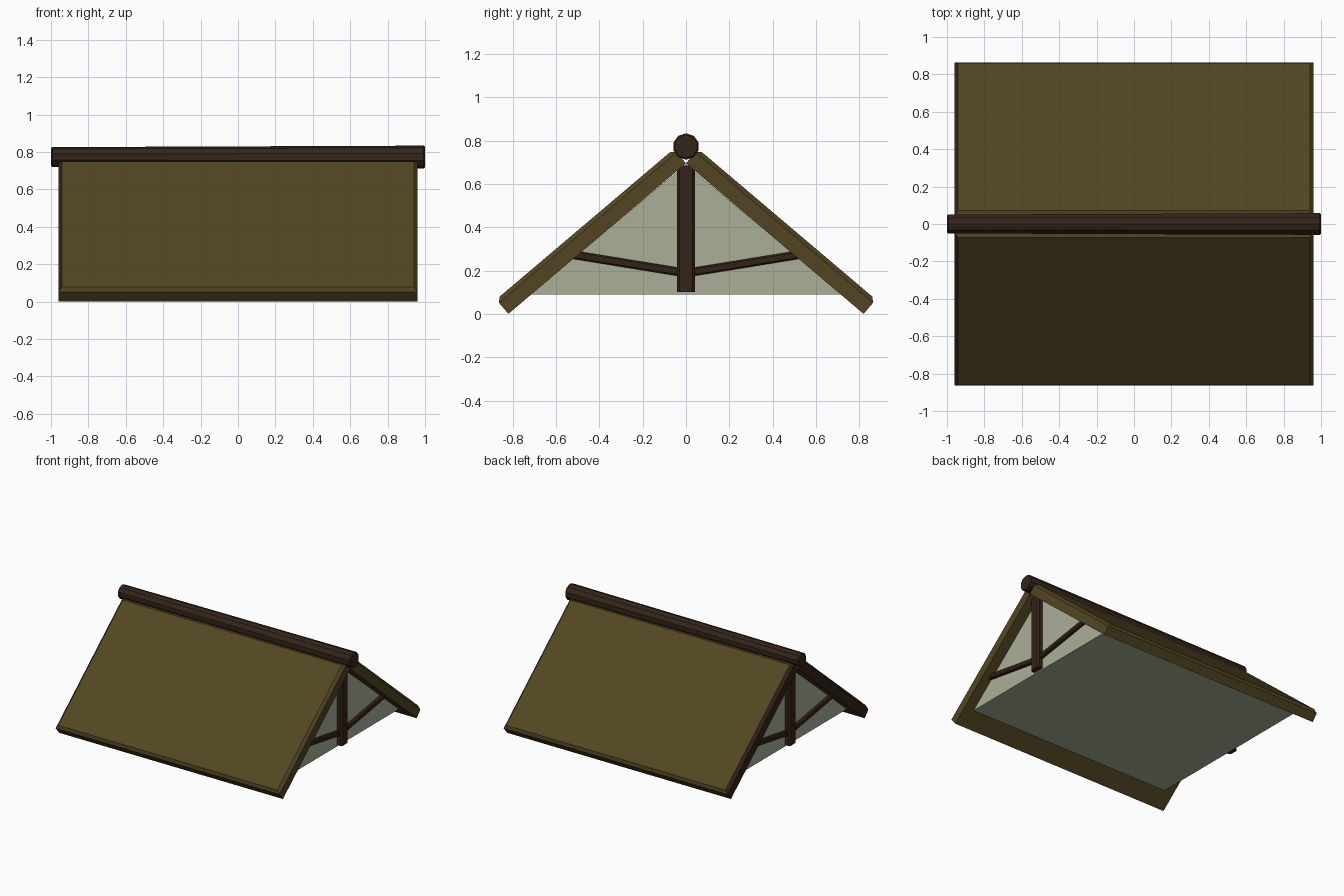
import bpy, bmesh, math
from mathutils import Vector, Matrix

if "Cube" in bpy.data.objects:
    bpy.data.objects.remove(bpy.data.objects["Cube"])

def material(name, rgb):
    m = bpy.data.materials.new(name)
    m.diffuse_color = (*rgb, 1)
    m.use_nodes = True
    m.node_tree.nodes["Principled BSDF"].inputs["Base Color"].default_value = m.diffuse_color
    return m

OLIVE = material("olive_thatch", (0.085, 0.060, 0.016))
BROWN = material("dark_timber", (0.036, 0.017, 0.009))
LOG = material("ridge_timber", (0.034, 0.018, 0.010))
PLASTER = material("plaster", (0.40, 0.43, 0.31))

def finish(bm, name, *mats):
    bmesh.ops.recalc_face_normals(bm, faces=bm.faces)
    me = bpy.data.meshes.new(name)
    bm.to_mesh(me)
    bm.free()
    for m in mats:
        me.materials.append(m)
    ob = bpy.data.objects.new(name, me)
    bpy.context.collection.objects.link(ob)
    return ob

def prism(profile, x0, x1):
    """Extrude a (y, z) profile along x."""
    bm = bmesh.new()
    face = bm.faces.new([bm.verts.new((x0, y, z)) for y, z in profile])
    ext = bmesh.ops.extrude_face_region(bm, geom=[face])
    moved = [g for g in ext["geom"] if isinstance(g, bmesh.types.BMVert)]
    bmesh.ops.translate(bm, verts=moved, vec=(x1 - x0, 0, 0))
    bmesh.ops.recalc_face_normals(bm, faces=bm.faces)
    return bm

def chamfer(bm, edges, width):
    bmesh.ops.bevel(bm, geom=edges, offset=width, segments=1,
                    profile=0.5, affect='EDGES')

# Roof slabs: thick boards with a chamfered outer face
foot, apex = Vector((0.82, 0.0)), Vector((0.0, 0.695))
d = (foot - apex).normalized()
n = Vector((-d.y, d.x)) * 0.087
for side, label in ((1, "back"), (-1, "front")):
    pts = [foot, foot + n, apex + n, apex]
    bm = prism([(side * p.x, p.y) for p in pts], -0.96, 0.96)
    out = Vector((0, side * n.x, n.y)).normalized()
    outer = max(bm.faces, key=lambda f: f.normal.dot(out))
    chamfer(bm, list(outer.edges), 0.02)
    bm.normal_update()
    for f in bm.faces:
        f.material_index = 1 if f.normal.x < -0.3 else 0
    finish(bm, "roof_slab_" + label, OLIVE, BROWN)

# Plastered loft block closing both gables and the underside
finish(prism([(-0.72, 0.09), (0.72, 0.09), (0, 0.69)], -0.88, 0.88),
       "gable_block", PLASTER)

# Gable trusses: king post and two rising braces at each end
for end, label in ((1, "right"), (-1, "left")):
    bm = prism([(-0.042, 0.10), (0.042, 0.10), (0.042, 0.685), (-0.042, 0.685)],
               end * 0.84, end * 0.92)
    chamfer(bm, [e for e in bm.edges
                 if abs(e.verts[0].co.z - e.verts[1].co.z) > 0.1], 0.012)
    finish(bm, "king_post_" + label, BROWN)
    for side, where in ((1, "back"), (-1, "front")):
        prof = [(0.0, 0.169), (0.56, 0.260), (0.56, 0.299), (0.0, 0.208)]
        bm = prism([(side * y, z) for y, z in prof], end * 0.86, end * 0.905)
        chamfer(bm, [e for e in bm.edges
                     if abs(e.verts[0].co.y - e.verts[1].co.y) > 0.1], 0.007)
        finish(bm, f"brace_{label}_{where}", BROWN)

# Ridge log: ten-sided, slightly thicker to the right, with chamfered ends
bm = bmesh.new()
bmesh.ops.create_cone(bm, cap_ends=True, segments=10, radius1=0.053,
                      radius2=0.061, depth=2.0,
                      matrix=Matrix.Translation((0, 0, 0.773))
                      @ Matrix.Rotation(math.pi / 2, 4, 'Y')
                      @ Matrix.Rotation(math.pi / 2, 4, 'Z'))
chamfer(bm, [e for e in bm.edges
             if abs(e.verts[0].co.x - e.verts[1].co.x) < 0.1], 0.007)
finish(bm, "ridge_log", LOG)
